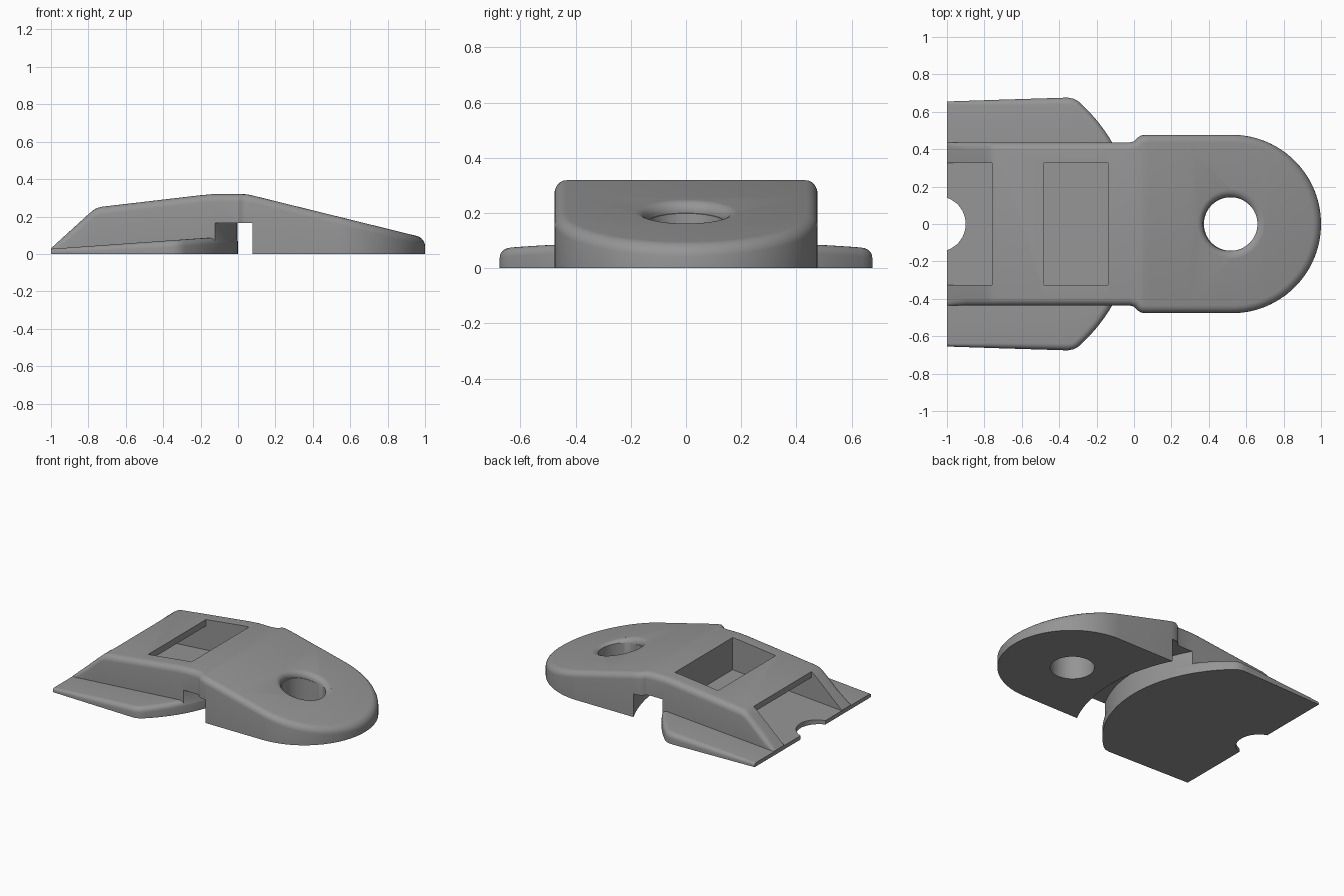
import bpy, bmesh, math
from mathutils import Matrix

if "Cube" in bpy.data.objects:
    bpy.data.objects.remove(bpy.data.objects["Cube"])

grey = bpy.data.materials.new("plain_grey")
grey.diffuse_color = (0.3, 0.3, 0.3, 1)
grey.use_nodes = True
grey.node_tree.nodes["Principled BSDF"].inputs["Base Color"].default_value = grey.diffuse_color


def finish(bm, name):
    bmesh.ops.recalc_face_normals(bm, faces=bm.faces)
    me = bpy.data.meshes.new(name)
    bm.to_mesh(me)
    bm.free()
    me.materials.append(grey)
    ob = bpy.data.objects.new(name, me)
    bpy.context.collection.objects.link(ob)
    return ob


def height(profile, x):
    """Piecewise linear top height at x."""
    for (x0, z0), (x1, z1) in zip(profile, profile[1:]):
        if x <= x1:
            return z0 + (z1 - z0) * (x - x0) / (x1 - x0)
    return profile[-1][1]


def rounded_slab(name, outline, profile, radius, steps=5):
    """Symmetric slab: half outline (x, y), sloping top, rounded top rim."""
    n = len(outline)
    rings = [[(x, y, 0) for x, y in outline]]
    for k in range(steps + 1):
        t = math.pi / 2 * k / steps
        ring = []
        for i, (x, y) in enumerate(outline):
            a = outline[max(i - 1, 0)]
            b = outline[min(i + 1, n - 1)]
            if i == n - 1:
                nx, ny = 1, 0
            else:
                dx, dy = b[0] - a[0], b[1] - a[1]
                length = math.hypot(dx, dy)
                nx, ny = -dy / length, dx / length
            r = min(radius, 0.6 * height(profile, x))
            inset = r * (1 - math.cos(t))
            px, py = max(-1, x - nx * inset), max(0, y - ny * inset)
            if i == 0:
                px = x
            ring.append((px, py, height(profile, px) - r * (1 - math.sin(t))))
        rings.append(ring)
    bm = bmesh.new()
    sides = []
    for s in (1, -1):
        sides.append([[bm.verts.new((x, s * y, z)) for x, y, z in ring] for ring in rings])
    for side in sides:
        for lo, hi in zip(side, side[1:]):
            for i in range(n - 1):
                bm.faces.new((lo[i], lo[i + 1], hi[i + 1], hi[i]))
    left, right = sides
    for k in (0, -1):
        for i in range(n - 1):
            bm.faces.new((left[k][i], left[k][i + 1], right[k][i + 1], right[k][i]))
    bm.faces.new([r[0] for r in left] + [r[0] for r in reversed(right)])
    bmesh.ops.remove_doubles(bm, verts=bm.verts, dist=1e-5)
    return finish(bm, name)


def prism(name, points, offset):
    """Extrude a flat polygon of 3D points along offset."""
    bm = bmesh.new()
    face = bm.faces.new([bm.verts.new(p) for p in points])
    ext = bmesh.ops.extrude_face_region(bm, geom=[face])
    bmesh.ops.translate(bm, vec=offset, verts=[v for v in ext["geom"] if isinstance(v, bmesh.types.BMVert)])
    return finish(bm, name)


def lathe(name, rings, matrix, sides=64):
    """Closed turned solid from (radius, z) rings."""
    bm = bmesh.new()
    loops = []
    for r, z in rings:
        loops.append([bm.verts.new((r * math.cos(2 * math.pi * i / sides),
                                    r * math.sin(2 * math.pi * i / sides), z)) for i in range(sides)])
    for lo, hi in zip(loops, loops[1:]):
        for i in range(sides):
            j = (i + 1) % sides
            bm.faces.new((lo[i], lo[j], hi[j], hi[i]))
    bm.faces.new(loops[0])
    bm.faces.new(loops[-1])
    bm.transform(matrix)
    return finish(bm, name)


def combine(target, tool, operation):
    mod = target.modifiers.new("bool", 'BOOLEAN')
    mod.operation, mod.object, mod.solver = operation, tool, 'EXACT'
    bpy.context.view_layer.objects.active = target
    bpy.ops.object.modifier_apply(modifier=mod.name)
    bpy.data.objects.remove(tool)


# Main body: straight rear, slight shoulder, round sloping nose
top = [(-1, .03), (-.8, .212), (-.775, .233), (-.755, .245), (-.73, .252),
       (-.2, .314), (-.13, .32), (.04, .32), (.08, .312), (1, .085)]
outline = [(x, .437) for x in (-1, -.9, -.8, -.775, -.755, -.73, -.48, -.2, -.13, -.02)]
outline += [(0, .442), (.02, .463), (.04, .474), (.08, .477), (.3, .477)]
outline += [(.523 + .477 * math.sin(a), .477 * math.cos(a))
            for a in (math.pi / 2 * i / 28 for i in range(28))] + [(1, 0)]
body = rounded_slab("clip_body", outline, top, .042)

# Curved gap under the body between base plate and nose
angles = [math.radians(-60 + 120 * i / 60) for i in range(61)]
arc = [(-.87 + .866 * math.cos(a), .866 * math.sin(a), -.1) for a in angles]
arc += [(-.87 + 1.062 * math.cos(a), 1.062 * math.sin(a), -.1) for a in reversed(angles)]
combine(body, prism("gap_cutter", arc, (0, 0, .265)), 'DIFFERENCE')

# Base plate with flared sides and an arc front
start = math.asin(.64 / .87)
plate_outline = [(-1, .655), (-.7, .665), (-.38, .675), (-.35, .675), (-.325, .67), (-.3, .658)]
plate_outline += [(-.87 + .87 * math.cos(start * (1 - i / 28)), .87 * math.sin(start * (1 - i / 28)))
                  for i in range(28)] + [(0, 0)]
plate = rounded_slab("base_plate", plate_outline, [(-1, .027), (0, .098)], .036)
combine(body, plate, 'UNION')

# Strap pocket, tunnel under the bridge and open rear recess
slot = [(-1.1, .02), (-.14, .09), (-.14, .5), (-.48, .5), (-.48, .235),
        (-.76, .2), (-.76, .5), (-1.1, .5)]
combine(body, prism("slot_cutter", [(x, -.325, z) for x, z in slot], (0, .65, 0)), 'DIFFERENCE')

# Nose hole with rounded lip, and rear half-round notch
combine(body, lathe("hole_cutter", [(.143, -.2), (.143, .6)], Matrix.Translation((.517, 0, 0))), 'DIFFERENCE')
lip = [(.143 + .04 * (1 - math.cos(t)), -.04 + .04 * math.sin(t))
       for t in (math.pi / 2 * i / 6 for i in range(7))] + [(.183, .06)]
tilt = Matrix.Translation((.517, 0, height(top, .517))) @ Matrix.Rotation(math.atan(.247), 4, 'Y')
combine(body, lathe("lip_cutter", lip, tilt), 'DIFFERENCE')
combine(body, lathe("notch_cutter", [(.148, -.2), (.148, .6)], Matrix.Translation((-1.048, 0, 0))), 'DIFFERENCE')

bpy.ops.object.select_all(action='DESELECT')
body.select_set(True)
bpy.context.view_layer.objects.active = body
bpy.ops.object.shade_smooth_by_angle(angle=math.radians(28))
